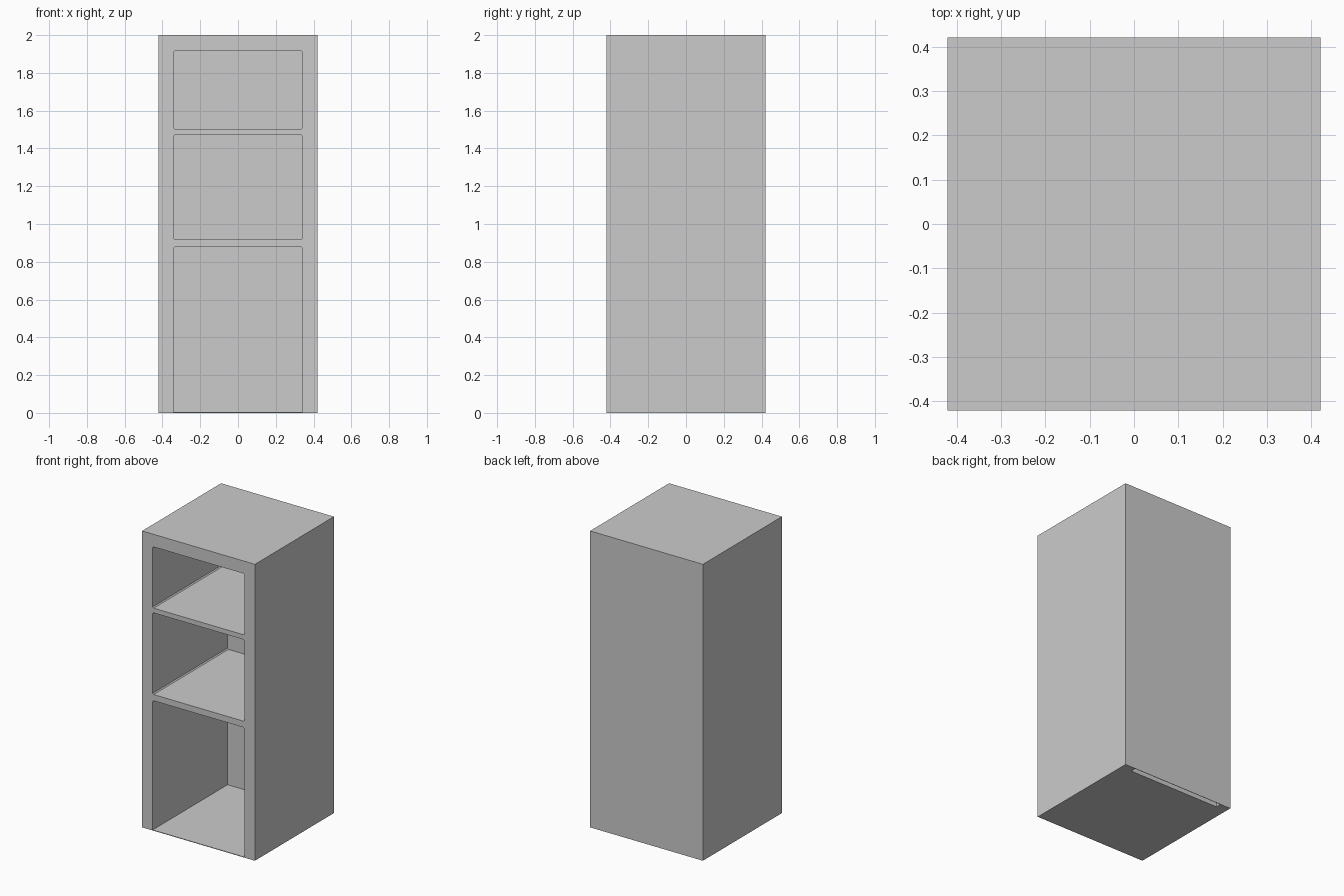
import bpy

if "Cube" in bpy.data.objects:
    bpy.data.objects.remove(bpy.data.objects["Cube"])

W, H = 0.421, 2.0      # half width / half depth, height
IN = 0.342             # half width of the openings
BACK = 0.377           # inner back wall position


def prism(name, profile, y0, y1):
    """Solid made by extruding an x-z profile from y0 to y1."""
    n = len(profile)
    verts = [(x, y, z) for y in (y0, y1) for x, z in profile]
    faces = [tuple(range(n)), tuple(range(2 * n - 1, n - 1, -1))]
    faces += [(i, i + n, (i + 1) % n + n, (i + 1) % n) for i in range(n)]
    mesh = bpy.data.meshes.new(name)
    mesh.from_pydata(verts, [], faces)
    ob = bpy.data.objects.new(name, mesh)
    bpy.context.collection.objects.link(ob)
    return ob


def opening(z0, z1, top=0.007, bottom=0.007):
    """Opening profile with tiny chamfers; 0 leaves a square corner."""
    a, b = bottom, top
    pts = [(-IN + a, z0), (IN - a, z0)] if a else [(-IN, z0), (IN, z0)]
    if a:
        pts.append((IN, z0 + a))
    if b:
        pts += [(IN, z1 - b), (IN - b, z1), (-IN + b, z1), (-IN, z1 - b)]
    else:
        pts += [(IN, z1), (-IN, z1)]
    if a:
        pts.append((-IN, z0 + a))
    return pts


# Cabinet body
body = prism("cabinet_body", [(-W, 0), (W, 0), (W, H), (-W, H)], -W, W)

# Three open compartments, and the narrow gap behind the lowest one
cutters = [
    prism("upper_compartment_cutter", opening(1.502, 1.915), -0.6, BACK),
    prism("middle_compartment_cutter", opening(0.919, 1.47), -0.6, BACK),
    prism("lower_compartment_cutter", opening(0.004, 0.877, bottom=0), -0.6, BACK),
    prism("rear_gap_cutter", opening(-0.1, 0.877, top=0, bottom=0), BACK + 0.004, W - 0.003),
]
for c in cutters:
    c.hide_render = True
    c.hide_viewport = False
    mod = body.modifiers.new(c.name, 'BOOLEAN')
    mod.operation = 'DIFFERENCE'
    mod.solver = 'EXACT'
    mod.object = c

# Apply the cuts and drop the cutters
bpy.context.view_layer.objects.active = body
body.select_set(True)
for c in cutters:
    bpy.ops.object.modifier_apply(modifier=c.name)
for c in cutters:
    bpy.data.objects.remove(c)
